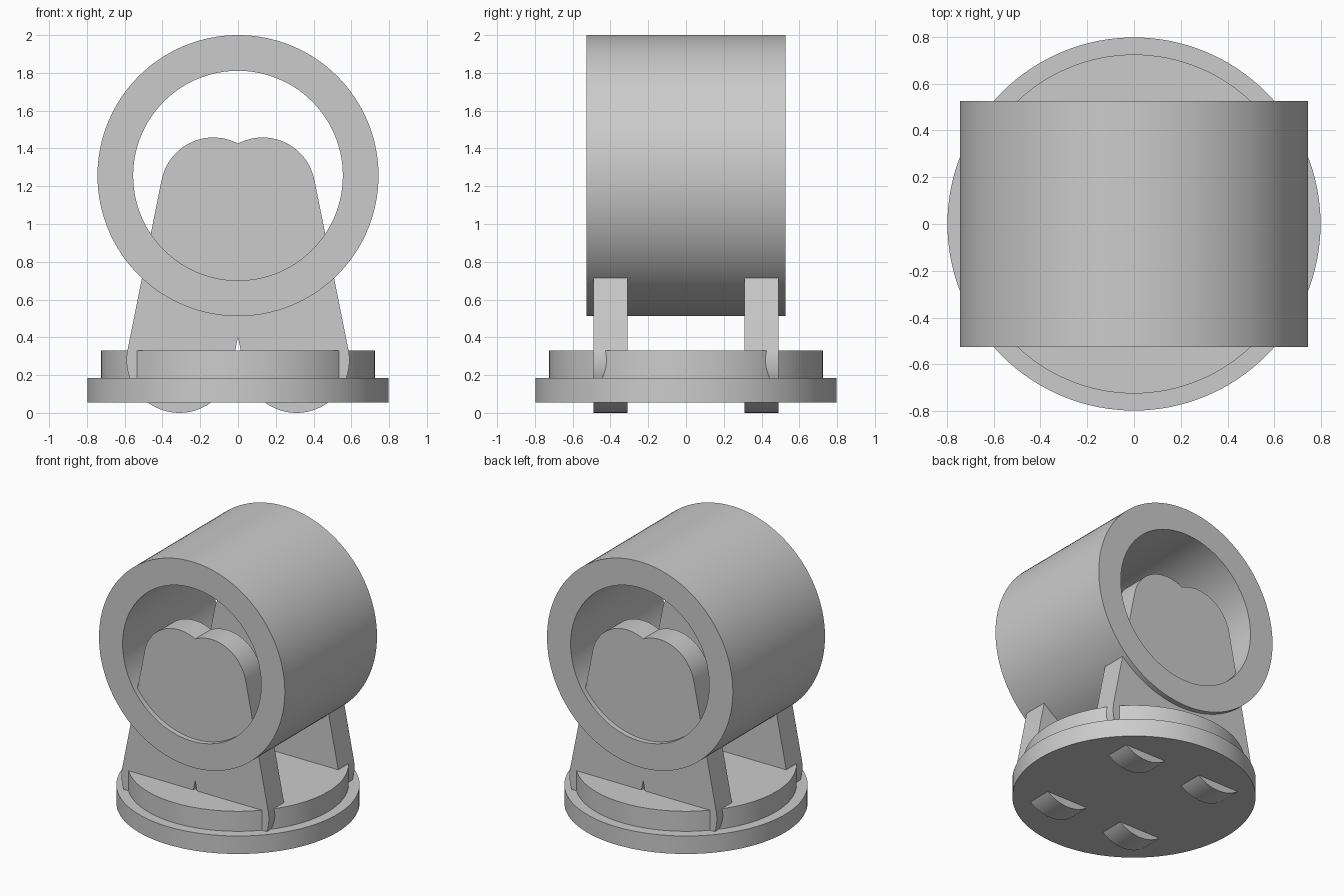
import bpy, bmesh, math
from mathutils import Vector

cube = bpy.data.objects.get("Cube")
if cube:
    bpy.data.objects.remove(cube, do_unlink=True)

SEGMENTS = 128

grey = bpy.data.materials.new("plain grey")
grey.use_nodes = True
COLOUR = (0.6, 0.6, 0.6, 1)
grey.diffuse_color = COLOUR
grey.node_tree.nodes["Principled BSDF"].inputs["Base Color"].default_value = COLOUR


def finish(name, bm):
    """Turn a bmesh into a smooth-shaded object with sharp rims."""
    bmesh.ops.recalc_face_normals(bm, faces=bm.faces)
    mesh = bpy.data.meshes.new(name)
    bm.to_mesh(mesh)
    bm.free()
    mesh.materials.append(grey)
    obj = bpy.data.objects.new(name, mesh)
    bpy.context.collection.objects.link(obj)
    bpy.ops.object.select_all(action='DESELECT')
    obj.select_set(True)
    bpy.context.view_layer.objects.active = obj
    bpy.ops.object.shade_smooth_by_angle(angle=math.radians(30))
    return obj


def lathe(name, profile, axis, centre, closed=False):
    """Spin a (radius, height) profile around the y or z axis."""
    bm = bmesh.new()
    rings = []
    for radius, h in profile:
        ring = []
        for i in range(SEGMENTS):
            a = math.tau * i / SEGMENTS
            u, v = radius * math.cos(a), radius * math.sin(a)
            p = Vector((u, v, h)) if axis == 'z' else Vector((u, h, v))
            ring.append(bm.verts.new(p + Vector(centre)))
        rings.append(ring)
    pairs = list(zip(rings, rings[1:]))
    if closed:
        pairs.append((rings[-1], rings[0]))
    else:
        bm.faces.new(rings[0])
        bm.faces.new(rings[-1])
    for low, high in pairs:
        for i in range(SEGMENTS):
            j = (i + 1) % SEGMENTS
            bm.faces.new((low[i], low[j], high[j], high[i]))
    return finish(name, bm)


def double_leg(name, y_near, y_far):
    """Two leaning round-ended bars, merged into one heart-topped plate."""
    radius, foot, head = 0.28, Vector((0.31, 0.28)), Vector((0.13, 1.178))
    lean = (head - foot).normalized()
    start = math.atan2(-lean.x, lean.y)
    half = SEGMENTS // 2

    # Outline of the right-hand half, cut off at the centre line
    outline = []
    for centre, offset in ((head, 0), (foot, math.pi)):
        for i in range(half + 1):
            a = start + offset + math.pi * i / half
            outline.append(centre + radius * Vector((math.cos(a), math.sin(a))))
    bm = bmesh.new()
    bm.faces.new([bm.verts.new((p.x, y_near, p.y)) for p in outline])
    bmesh.ops.bisect_plane(bm, geom=bm.verts[:] + bm.edges[:] + bm.faces[:],
                           plane_co=(0, 0, 0), plane_no=(1, 0, 0), clear_inner=True)

    # Mirror, weld along the centre and give it thickness
    bmesh.ops.mirror(bm, geom=bm.verts[:] + bm.edges[:] + bm.faces[:],
                     axis='X', merge_dist=0.0005)
    bmesh.ops.dissolve_limit(bm, angle_limit=0.001, verts=[], edges=bm.edges[:])
    solid = bmesh.ops.extrude_face_region(bm, geom=bm.faces[:], use_keep_orig=True)
    moved = [g for g in solid["geom"] if isinstance(g, bmesh.types.BMVert)]
    bmesh.ops.translate(bm, verts=moved, vec=(0, y_far - y_near, 0))
    return finish(name, bm)


# Stepped round base
lathe("base", [(0.798, 0.055), (0.798, 0.185), (0.725, 0.185), (0.725, 0.33)],
      'z', (0, 0, 0))

# Horizontal open tube
lathe("tube", [(0.744, -0.527), (0.744, 0.527), (0.555, 0.527), (0.555, -0.527)],
      'y', (0, 0, 1.256), closed=True)

# Front and back support plates
double_leg("front_support", -0.49, -0.31)
double_leg("back_support", 0.31, 0.49)
